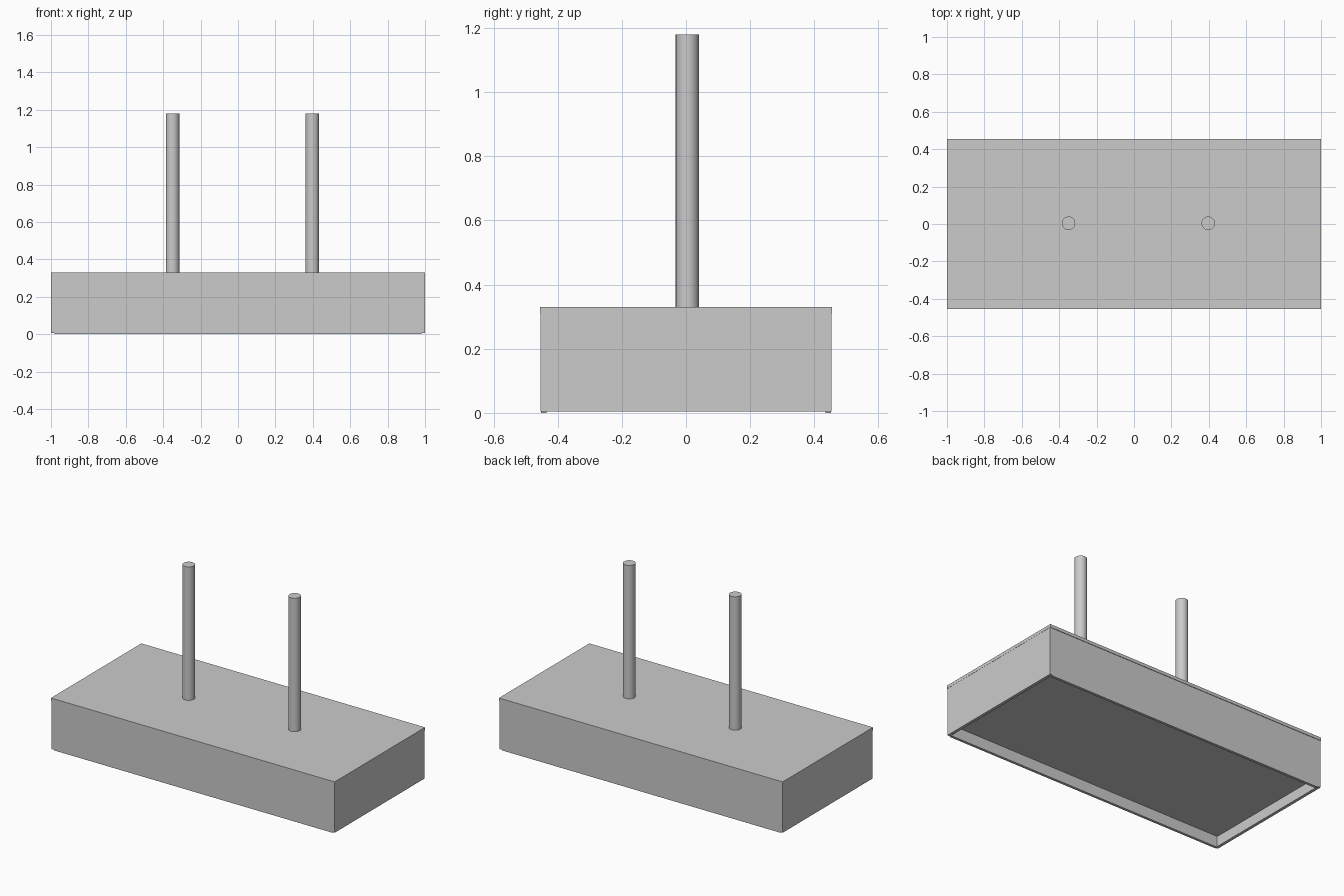
import bpy
import math

if "Cube" in bpy.data.objects:
    bpy.data.objects.remove(bpy.data.objects["Cube"])

W, D, H, T = 1.0, 0.455, 0.33, 0.02   # half width, half depth, height, board thickness


def board(name, x0, x1, y0, y1, z0, z1):
    bpy.ops.mesh.primitive_cube_add(size=1, location=((x0 + x1) / 2, (y0 + y1) / 2, (z0 + z1) / 2))
    ob = bpy.context.object
    ob.name = name
    ob.scale = (x1 - x0, y1 - y0, z1 - z0)
    bpy.ops.object.transform_apply(location=False, rotation=False, scale=True)
    return ob


def rod(name, x):
    z0, z1 = H - T, 1.18
    bpy.ops.mesh.primitive_cylinder_add(vertices=48, radius=0.036, depth=z1 - z0,
                                        location=(x, 0.004, (z0 + z1) / 2))
    bpy.context.object.name = name
    bpy.ops.object.shade_smooth_by_angle(angle=math.radians(40))


# Top board and recessed bottom board
board("top_board", -W, W, -D, D, H - T, H)
board("bottom_board", -W + T, W - T, -D + T, D - T, 0.07, 0.07 + T)

# Side boards, set back a hair under the top
for side, s in (("left", -1), ("right", 1)):
    xs = sorted((s * (W - 0.001), s * (W - T)))
    board(side + "_board", *xs, -D + 0.002, D - 0.002, 0.005, H - T)
for side, s in (("front", -1), ("back", 1)):
    ys = sorted((s * (D - 0.003), s * (D - T)))
    board(side + "_board", -W + T, W - T, *ys, 0, H - T)

# Upright rods
rod("left_rod", -0.35)
rod("right_rod", 0.397)
